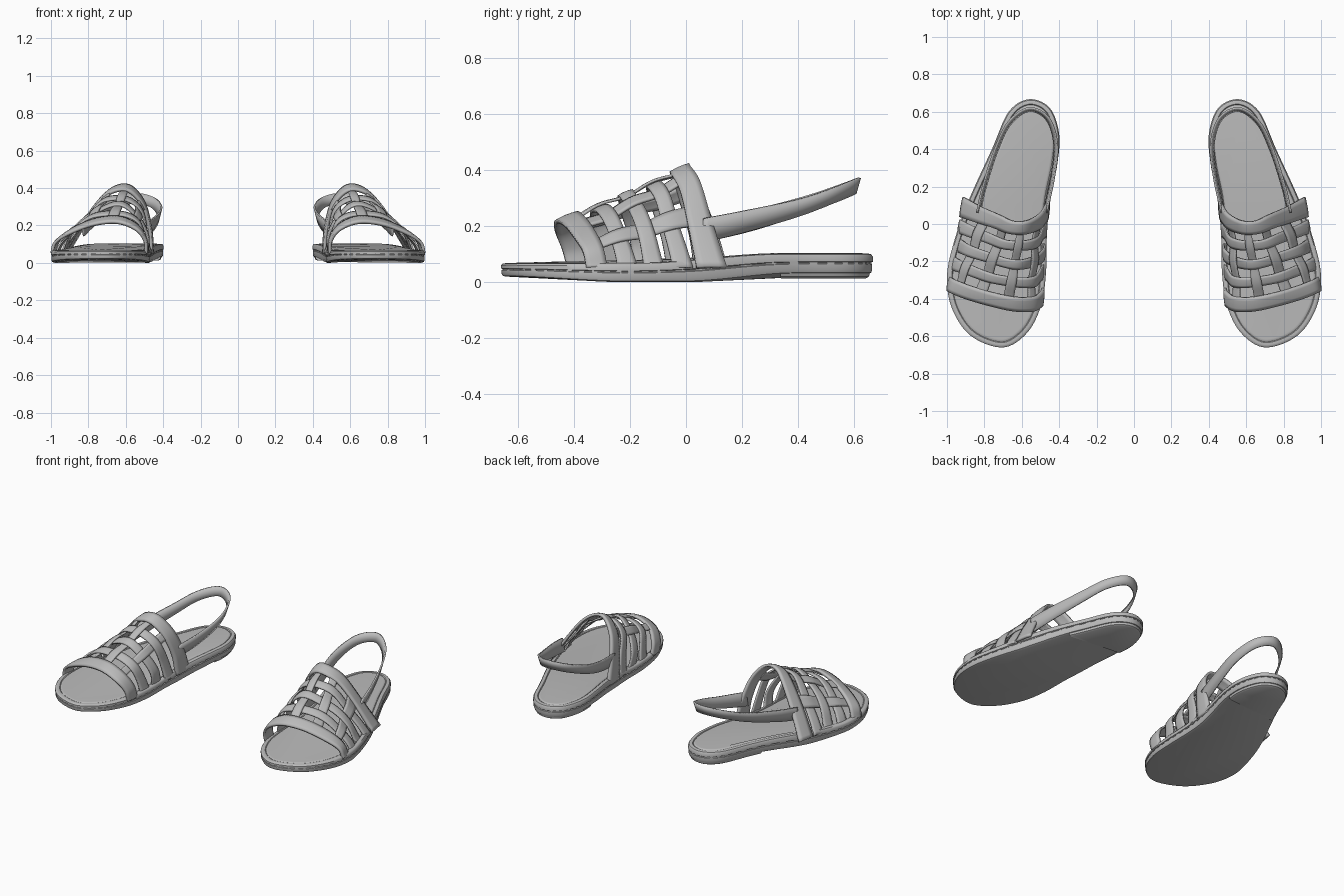
import bpy, bmesh, math
from mathutils import Vector

cube = bpy.data.objects.get("Cube")
if cube:
    bpy.data.objects.remove(cube)

grey = bpy.data.materials.new("plain grey")
grey.use_nodes = True
grey.diffuse_color = (0.5, 0.5, 0.5, 1)
grey.node_tree.nodes["Principled BSDF"].inputs["Base Color"].default_value = (0.5, 0.5, 0.5, 1)


def spline(points, t, closed=False):
    """Point on a smooth curve through the points; t counts the points."""
    n = len(points)
    i = math.floor(t) if closed else min(max(math.floor(t), 0), n - 2)
    f = t - i

    def get(k):
        if closed:
            return Vector(points[k % n])
        if k < 0:
            return Vector(points[0]) * 2 - Vector(points[1])
        if k >= n:
            return Vector(points[-1]) * 2 - Vector(points[-2])
        return Vector(points[k])

    a, b, c, d = (get(i + k) for k in (-1, 0, 1, 2))
    return b + (c - a) * f / 2 + (a - b * 2.5 + c * 2 - d / 2) * f**2 + (b * 3 - a - c * 3 + d) * f**3 / 2


def smooth(t):
    t = min(max(t, 0), 1)
    return t * t * (3 - 2 * t)


def finish(name, bm, thickness=0):
    """Turn the mesh into a mirrored, smooth-shaded pair of parts."""
    bmesh.ops.recalc_face_normals(bm, faces=bm.faces)
    mesh = bpy.data.meshes.new(name)
    bm.to_mesh(mesh)
    bm.free()
    mesh.materials.append(grey)
    obj = bpy.data.objects.new(name, mesh)
    bpy.context.collection.objects.link(obj)
    if thickness:
        mod = obj.modifiers.new("Thickness", "SOLIDIFY")
        mod.thickness, mod.offset = thickness, 0
    mod = obj.modifiers.new("Pair", "MIRROR")
    mod.use_mirror_merge = False
    bpy.ops.object.select_all(action="DESELECT")
    obj.select_set(True)
    bpy.context.view_layer.objects.active = obj
    bpy.ops.object.shade_smooth_by_angle(angle=math.radians(40))


def loft(rows, closed=False, caps=False):
    bm = bmesh.new()
    rings = [[bm.verts.new(p) for p in row] for row in rows]
    for lower, upper in zip(rings, rings[1:]):
        n = len(lower)
        for k in range(n if closed else n - 1):
            j = (k + 1) % n
            bm.faces.new((lower[k], lower[j], upper[j], upper[k]))
    if caps:
        bm.faces.new(rings[0])
        bm.faces.new(rings[-1])
    return bm


# Sole: outline seen from above, swept through a rounded, grooved edge
outline = [(0.56, 0.667), (0.67, 0.6), (0.76, 0.4), (0.895, 0.1), (0.975, -0.14), (1.0, -0.3),
           (0.97, -0.46), (0.87, -0.6), (0.7, -0.66), (0.57, -0.58), (0.495, -0.43), (0.47, -0.25),
           (0.465, -0.04), (0.445, 0.14), (0.41, 0.32), (0.4, 0.48), (0.45, 0.62)]
COUNT = 120


def top_z(y):
    return 0.068 + 0.034 * smooth((y + 0.2) / 0.55)


def bottom_z(y):
    return 0.02 * smooth((-y - 0.2) / 0.46) + 0.03 * smooth(y / 0.4)


def edge(k, inset):
    """Point on the outline moved inward, with its inward direction."""
    t = k * len(outline) / COUNT
    p = spline(outline, t, True)
    d = (spline(outline, t + 0.05, True) - spline(outline, t - 0.05, True)).normalized()
    inward = Vector((d.y, -d.x))
    return p + inward * inset, inward


def ring(inset, height):
    row = []
    for k in range(COUNT):
        p, _ = edge(k, inset)
        low, high = bottom_z(p.y), top_z(p.y)
        row.append((p.x, p.y, low + (high - low) * height))
    return row


finish("sole", loft([ring(*s) for s in (
    (0.018, 0), (0.006, 0.06), (0.002, 0.2), (0.002, 0.48), (0.008, 0.52), (0.008, 0.56),
    (0, 0.6), (0, 0.85), (0.006, 0.97), (0.014, 1), (0.026, 1), (0.03, 0.93))], True, True))
finish("insole", loft([ring(*s) for s in (
    (0.031, 0.8), (0.031, 0.96), (0.036, 1.02), (0.044, 1.03))], True, True))

# Heel pad: rear part of the outline, flat underneath
bm = loft([[(x, y, z if z else bottom_z(y) + 0.012) for x, y, _ in ring(inset, 0)]
           for inset, z in ((0.024, 0.014), (0.014, 0.02), (0.008, None))], True, True)
bmesh.ops.bisect_plane(bm, geom=bm.verts[:] + bm.edges[:] + bm.faces[:],
                       plane_co=(0.55, 0.36, 0), plane_no=(0.1, 1, 0), clear_inner=True)
bmesh.ops.holes_fill(bm, edges=[e for e in bm.edges if e.is_boundary])
finish("heel_pad", bm)

# Stitches: short dashes lying in the groove of the sole
bm = bmesh.new()
for k in range(0, COUNT, 2):
    ends = [edge(k + s, 0.004)[0] for s in (0, 0.9)]
    corners = []
    for h in (-0.003, 0.003):
        for depth in (0, 0.007):
            for s, p in zip((0, 0.9), ends):
                q = p + edge(k + s, 0)[1] * depth
                z = bottom_z(p.y) * 0.46 + top_z(p.y) * 0.54 + h
                corners.append(bm.verts.new((q.x, q.y, z)))
    bmesh.ops.convex_hull(bm, input=corners)
finish("stitches", bm)

# Upper surface: stretched between an arch at the toes and one at the instep
toe_arch = [(0.495, -0.38, 0.05), (0.5, -0.4, 0.12), (0.545, -0.425, 0.185), (0.64, -0.425, 0.225),
            (0.76, -0.4, 0.215), (0.88, -0.365, 0.17), (0.96, -0.335, 0.115), (0.985, -0.32, 0.05)]
instep_arch = [(0.465, 0.09, 0.05), (0.475, 0.06, 0.18), (0.51, 0.015, 0.31), (0.58, -0.015, 0.39),
               (0.655, -0.015, 0.39), (0.73, 0.015, 0.335), (0.825, 0.05, 0.2), (0.915, 0.09, 0.05)]
LAST = len(toe_arch) - 1


def upper(u, v, lift):
    def flat(a, b):
        return spline(toe_arch, a).lerp(spline(instep_arch, a), b)
    along = flat(u + 0.02, v) - flat(u - 0.02, v)
    back = flat(u, v + 0.02) - flat(u, v - 0.02)
    return flat(u, v) + along.cross(back).normalized() * -lift


# Make sure lifting points away from the foot
OUT = 1 if upper(3.5, 0.5, 0.1).z > upper(3.5, 0.5, 0).z else -1


def cross_strap(name, middle, half, flare, lift, thickness):
    """Strap running over the foot, wider at its ends by the flare."""
    rows = []
    for k in range(57):
        u = LAST * k / 56
        w = half + flare * abs(2 * k / 56 - 1) ** 2
        rows.append([upper(u, middle + w * s, OUT * (lift(u) - 0.003 * s * s))
                     for s in (-1, -0.5, 0, 0.5, 1)])
    finish(name, loft(rows), thickness)


cross_strap("toe_band", 0, 0.09, 0, lambda u: 0.008, 0.016)
cross_strap("instep_band", 1, 0.085, 0.045, lambda u: 0.008, 0.016)

# Woven lattice: straps pass over and under each other
WAVE = 0.006
for j in range(3):
    cross_strap(f"cross_strap_{j + 1}", 0.27 + 0.24 * j, 0.062, 0.025,
                lambda u: WAVE * math.cos(math.pi * ((u - 2.1) / 1.2 + j)), 0.01)
for i in range(4):
    rows = []
    for k in range(41):
        v = 0.02 + 0.96 * k / 40
        lift = -WAVE * math.cos(math.pi * ((v - 0.27) / 0.24 + i))
        rows.append([upper(2.1 + 1.2 * i + 0.24 * s, v, OUT * lift) for s in (-1, -0.5, 0, 0.5, 1)])
    finish(f"long_strap_{i + 1}", loft(rows), 0.01)

# Heel strap: upright ribbon looping behind the ankle
path = [(0.832, 0.06, 0.185), (0.8, 0.2, 0.215), (0.735, 0.4, 0.265), (0.665, 0.54, 0.315),
        (0.56, 0.612, 0.345), (0.46, 0.56, 0.325), (0.418, 0.42, 0.275), (0.435, 0.25, 0.225),
        (0.476, 0.06, 0.185)]
rows = []
for k in range(65):
    t = (len(path) - 1) * k / 64
    p = spline(path, t)
    d = spline(path, t + 0.02) - spline(path, t - 0.02)
    out = Vector((-d.y, d.x, 0)).normalized()
    half = 0.042 - 0.014 * smooth((p.y - 0.05) / 0.5)
    rows.append([p + Vector((0, 0, half * s)) - out * 0.008 * s for s in (-1, 0, 1)])
finish("heel_strap", loft(rows), 0.01)
